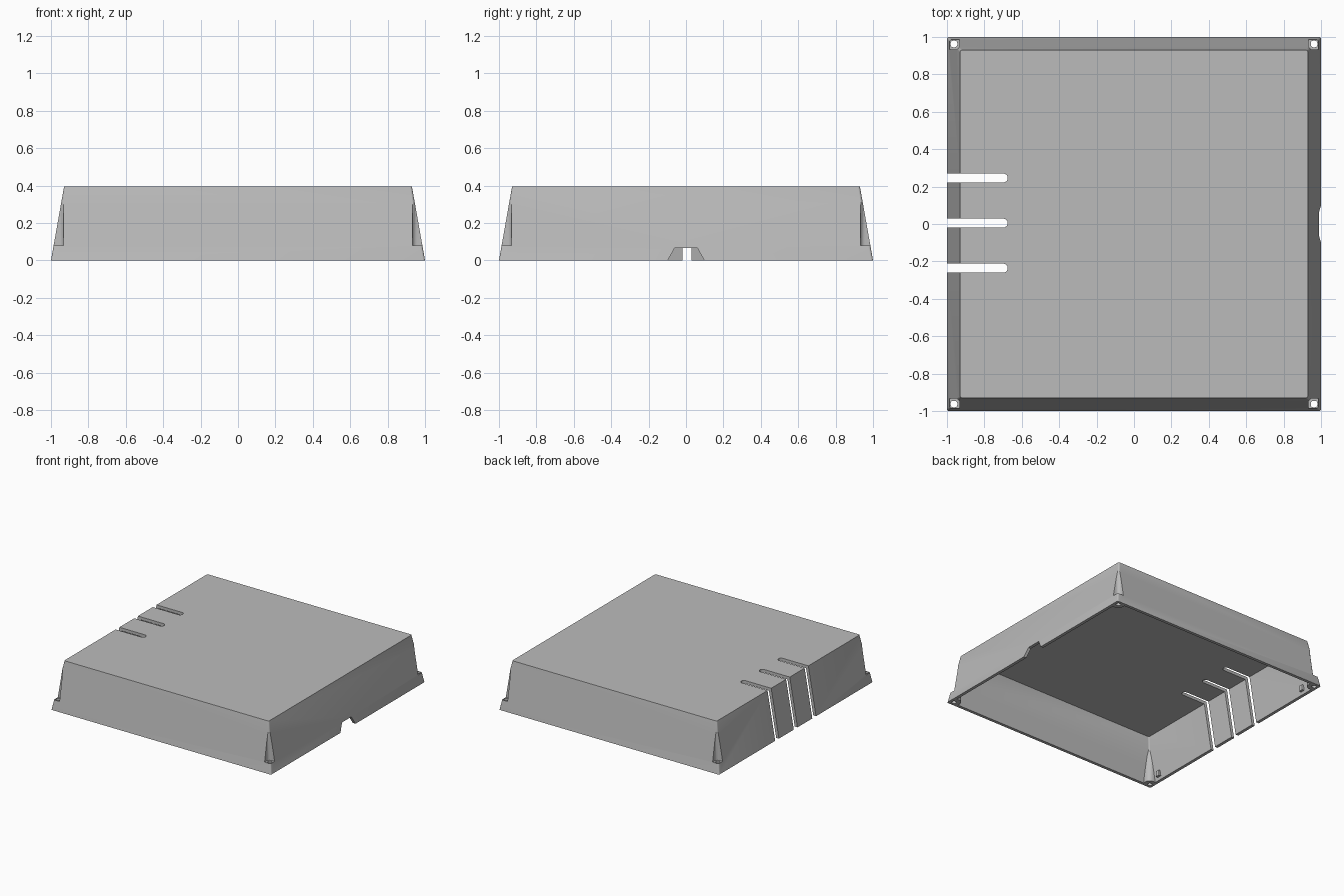
import bpy, bmesh, math
from mathutils import Vector

cube = bpy.data.objects.get("Cube")
if cube:
    bpy.data.objects.remove(cube)

HEIGHT, TAPER, WALL = 0.395, 0.07, 0.025


def loft(name, bottom, top):
    """Solid between two matching outlines of 3D points."""
    bm = bmesh.new()
    a = [bm.verts.new(p) for p in bottom]
    b = [bm.verts.new(p) for p in top]
    bm.faces.new(a)
    bm.faces.new(b)
    for i in range(len(a)):
        j = (i + 1) % len(a)
        bm.faces.new((a[i], a[j], b[j], b[i]))
    bmesh.ops.recalc_face_normals(bm, faces=bm.faces)
    mesh = bpy.data.meshes.new(name)
    bm.to_mesh(mesh)
    bm.free()
    ob = bpy.data.objects.new(name, mesh)
    bpy.context.collection.objects.link(ob)
    return ob


def rounded(x0, x1, y0, y1, r, z, steps=4):
    """Rounded rectangle outline at height z."""
    pts = []
    corners = ((x1 - r, y1 - r), (x0 + r, y1 - r), (x0 + r, y0 + r), (x1 - r, y0 + r))
    for q, (cx, cy) in enumerate(corners):
        for s in range(steps + 1):
            a = math.pi / 2 * (q + s / steps)
            pts.append(Vector((cx + r * math.cos(a), cy + r * math.sin(a), z)))
    return pts


def frustum(name, inset, z0, z1, r):
    outlines = []
    for z in (z0, z1):
        h = 1 - inset - TAPER * z / HEIGHT
        outlines.append(rounded(-h, h, -h, h, r, z))
    return loft(name, *outlines)


def prism(name, x0, x1, y0, y1, r, z0, z1):
    return loft(name, rounded(x0, x1, y0, y1, r, z0), rounded(x0, x1, y0, y1, r, z1))


def cut(target, cutter, operation="DIFFERENCE"):
    mod = target.modifiers.new("cut", "BOOLEAN")
    mod.operation, mod.object, mod.solver = operation, cutter, "EXACT"
    bpy.context.view_layer.objects.active = target
    bpy.ops.object.modifier_apply(modifier=mod.name)
    bpy.data.objects.remove(cutter)


def corner_prism(name, sx, sy, near, far, r, z0, z1):
    xs, ys = sorted((sx * near, sx * far)), sorted((sy * near, sy * far))
    return prism(name, *xs, *ys, r, z0, z1)


CORNERS = [(sx, sy) for sx in (-1, 1) for sy in (-1, 1)]

# Tapered tray body, hollow underneath with solid screw posts left in the corners
body = frustum("cover_shell", 0, 0, HEIGHT, 0.012)
cavity = frustum("cavity", WALL, -0.05, HEIGHT - WALL, 0.008)
for sx, sy in CORNERS:
    cut(cavity, corner_prism("post", sx, sy, 0.912, 1.2, 0.04, -0.2, 0.6))
cut(body, cavity)

# Corner screw pockets with through holes
for sx, sy in CORNERS:
    cut(body, corner_prism("pocket", sx, sy, 0.932, 1.2, 0.025, 0.08, 0.6))
    cut(body, corner_prism("hole", sx, sy, 0.945, 0.98, 0.013, -0.1, 0.2))

# Three slots through the roof and the right wall
for i in (-1, 0, 1):
    y = 0.005 + 0.241 * i
    cut(body, prism("slot", -1.2, -0.675, y - 0.024, y + 0.024, 0.0235, -0.1, 0.6))

# Trapezoid cable notch in the left wall
profile = ((-0.115, -0.03), (0.115, -0.03), (0.06, 0.068), (-0.06, 0.068))
cut(body, loft("notch", [(0.8, y, z) for y, z in profile], [(1.2, y, z) for y, z in profile]))

# Small catches inside the side walls
catches = []
for sx in (-1, 1):
    for y in (-0.86, 0.82):
        xs = sorted((sx * 0.95, sx * 0.98))
        catches.append(prism("catch", *xs, y - 0.018, y + 0.018, 0.004, 0.025, 0.07))
for c in catches:
    cut(body, c, "UNION")

# Plain grey plastic
grey = bpy.data.materials.new("grey_plastic")
grey.use_nodes = True
colour = (0.5, 0.5, 0.5, 1)
grey.diffuse_color = colour
grey.node_tree.nodes["Principled BSDF"].inputs["Base Color"].default_value = colour
body.data.materials.clear()
body.data.materials.append(grey)
for p in body.data.polygons:
    p.material_index = 0

bpy.ops.object.select_all(action="DESELECT")
body.select_set(True)
bpy.context.view_layer.objects.active = body
bpy.ops.object.shade_smooth_by_angle(angle=math.radians(30))
